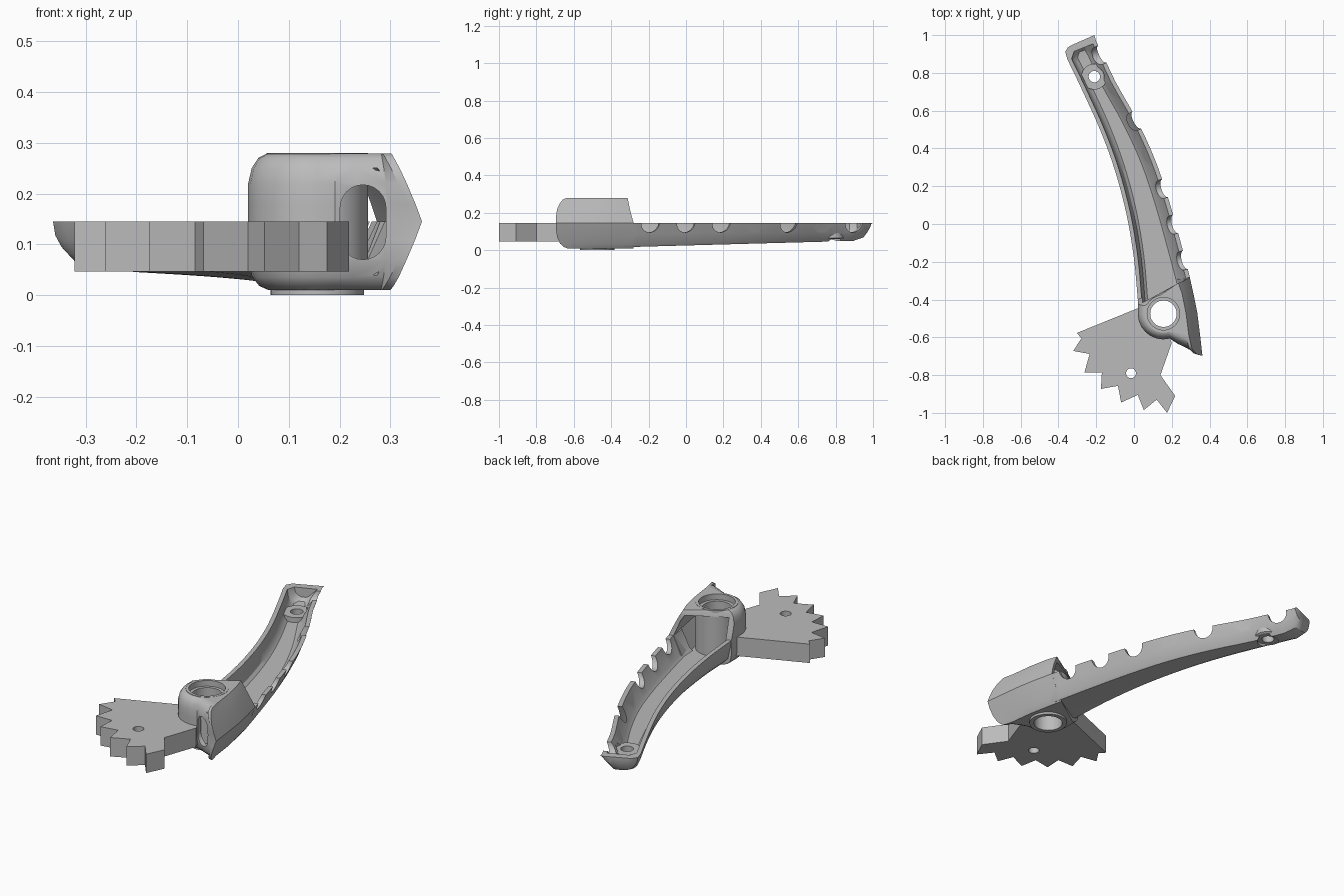
import bpy, bmesh, math
from mathutils import Vector

if "Cube" in bpy.data.objects:
    bpy.data.objects.remove(bpy.data.objects["Cube"])

GREY = bpy.data.materials.new("plain grey")
GREY.diffuse_color = (0.5, 0.5, 0.5, 1)
GREY.use_nodes = True
GREY.node_tree.nodes["Principled BSDF"].inputs["Base Color"].default_value = GREY.diffuse_color


def loft(name, rings, closed=False):
    """Skin a list of equal point rings; cap the ends unless closed."""
    bm = bmesh.new()
    vs = [[bm.verts.new(p) for p in r] for r in rings]
    n = len(rings[0])
    pairs = list(zip(vs, vs[1:])) + ([(vs[-1], vs[0])] if closed else [])
    for a, b in pairs:
        for i in range(n):
            bm.faces.new((a[i], a[(i + 1) % n], b[(i + 1) % n], b[i]))
    if not closed:
        bm.faces.new(vs[0])
        bm.faces.new(vs[-1])
    bmesh.ops.recalc_face_normals(bm, faces=bm.faces)
    me = bpy.data.meshes.new(name)
    bm.to_mesh(me)
    bm.free()
    ob = bpy.data.objects.new(name, me)
    me.materials.append(GREY)
    bpy.context.collection.objects.link(ob)
    return ob


def prism(name, pts, z0, z1):
    return loft(name, [[(x, y, z) for x, y in pts] for z in (z0, z1)])


def circle(cx, cy, r, n=40):
    return [(cx + r * math.cos(math.tau * i / n), cy + r * math.sin(math.tau * i / n)) for i in range(n)]


def lathe(name, cx, cy, prof, n=48):
    return loft(name, [[(cx + r * math.cos(math.tau * i / n), cy + r * math.sin(math.tau * i / n), z)
                        for r, z in prof] for i in range(n)], closed=True)


def cut(ob, *cutters):
    for c in cutters:
        m = ob.modifiers.new("cut", 'BOOLEAN')
        m.operation, m.solver, m.object = 'DIFFERENCE', 'EXACT', c
        bpy.context.view_layer.objects.active = ob
        bpy.ops.object.modifier_apply(modifier=m.name)
        bpy.data.objects.remove(c)


def catmull(p, steps=4):
    """Smooth curve through points of any dimension."""
    out = []
    for i in range(len(p) - 1):
        a, b, c, d = (p[max(i - 1, 0)], p[i], p[i + 1], p[min(i + 2, len(p) - 1)])
        for k in range(steps):
            t = k / steps
            out.append([0.5 * (2 * b[j] + (c[j] - a[j]) * t + (2 * a[j] - 5 * b[j] + 4 * c[j] - d[j]) * t * t
                               + (3 * b[j] - a[j] - 3 * c[j] + d[j]) * t ** 3) for j in range(len(b))])
    return out + [list(p[-1])]


def station(s, section):
    """Place a section (side, inset, z) across the arm between its rails."""
    L, R = Vector(s[0:2]), Vector(s[2:4])
    u = (R - L).normalized()
    ring = []
    for side, inset, z in section:
        p = (L + u * inset) if side == 'L' else (R - u * inset)
        ring.append((p.x, p.y, z))
    return ring


def bottom(s):
    return 0.015 + 0.035 * min(1, max(0, ((s[1] + s[3]) / 2 + 0.4) / 1.3))


# arm rails: left xy, right xy, depth factor (rounded far end)
RAILS = [(-.277, .714, -.100, .757, 1), (-.18, .50, .013, .555, 1), (-.103, .29, .11, .344, 1),
         (-.04, .053, .183, .13, 1), (0, -.185, .248, -.10, 1), (.02, -.40, .295, -.28, 1)]
END = [(-.335, .945, -.21, 1.0, .08), (-.350, .935, -.207, .99, .5), (-.364, .912, -.20, .967, .8)]
MAIN = catmull([(-.352, .87, -.168, .905, 1)] + RAILS)


def outer(s):
    b, f = bottom(s), s[4]
    q = lambda z: .145 - (.145 - z) * f
    return station(s, [('L', 0, .145), ('L', .005, q(.11)), ('L', .018, q(b + .032)), ('L', .035, q(b + .013)),
                       ('L', .06, q(b + .002)), ('L', .075, q(b)), ('R', .055, q(b)), ('R', .045, q(b + .012)),
                       ('R', .022, q(.09)), ('R', 0, .145)])


def inner(s):
    b, f = bottom(s) + .027, s[4]
    q = lambda z: .145 - (.145 - z) * f
    return station(s, [('L', .022, .17), ('L', .022, .145), ('L', .027, q(.11)), ('L', .04, q(b + .012)),
                       ('L', .055, q(b)), ('R', .075, q(b)), ('R', .06, q(b + .012)),
                       ('R', .022, .145), ('R', .022, .17)])


arm = loft("arm_tray", [outer(s) for s in END + MAIN + [(.035, -.45, .305, -.36, 1)]])
tray_end = [(-.338, .905, -.195, .962, .7), (-.342, .893, -.190, .945, .95)]
cut(arm, loft("tray_cutter", [inner(s) for s in tray_end + MAIN + [(.035, -.52, .305, -.43, 1)]]))

# finger notches along the right rim
for y in (-.19, 0, .19, .37, .55, .73, .90):
    s = min(END + MAIN, key=lambda t: abs(t[3] - y))
    i = MAIN.index(s) if s in MAIN else 0
    a, b = max(((p, q) for p, q in zip(MAIN, MAIN[1:])), key=lambda pq: -abs((pq[0][3] + pq[1][3]) / 2 - y))
    t = (y - a[3]) / (b[3] - a[3])
    c = Vector((a[2] + t * (b[2] - a[2]), y, .145))
    tang = Vector((b[2] - a[2], b[3] - a[3], 0)).normalized()
    norm = Vector((-tang.y, tang.x, 0))
    cut(arm, loft("notch_cutter", [[c + norm * d + tang * u + Vector((0, 0, v)) for u, v in circle(0, 0, .05, 24)]
                                   for d in (-.055, .055)]))

# small boss near the far end
cut(arm, prism("boss_cutter", circle(-.21, .78, .052), 0, .12))
lathe("small_boss", -.21, .78, [(.03, .06), (.06, .06), (.068, .065), (.068, .098), (.03, .098)], 40)

# pivot head: stacked outlines; each point carries the way it insets
PX, PY = .156, -.475


def arc(r):
    return [(PX + r * math.cos(math.radians(a)), PY + r * math.sin(math.radians(a))) for a in range(180, 286, 15)]


head_pts = [(.02, -.40, 'B')] + [(x, y, 'A') for x, y in arc(.136)] + [
    (.24, -.64, 'F'), (.30, -.666, 'F'), (.345, -.69, 'T'), (.362, -.695, 'T'), (.35, -.59, 'R'),
    (.335, -.47, 'R'), (.315, -.37, 'R'), (.295, -.28, 'K')]
layers = [(.01, .062, .06, .04, 0), (.018, .056, .04, .022, 0), (.035, .046, .022, .008, 0),
          (.07, .03, .006, 0, 0), (.11, .013, 0, 0, 0), (.145, 0, 0, 0, 0), (.18, .013, 0, 0, .01),
          (.22, .03, .006, 0, .02), (.25, .044, .02, .007, .026), (.27, .055, .036, .02, .03),
          (.279, .06, .055, .038, .032)]


def head_ring(z, r, f, l, k):
    ring = []
    for x, y, kind in head_pts:
        if kind == 'A':
            d = (Vector((PX, PY)) - Vector((x, y))).normalized() * l
        else:
            d = Vector({'B': (l, -k), 'F': (-r * .3, f), 'T': (-r, f), 'R': (-r, 0), 'K': (-r, -k)}[kind])
        ring.append((x + d.x, y + d.y, z))
    return ring


head = loft("pivot_head", [head_ring(*a) for a in layers])
cav = [(.045, -.28, 0)] + [(x, y, 0) for x, y in arc(.11)] + [
    (.25, -.61, .3), (.325, -.645, 1), (.312, -.50, 1), (.29, -.37, 1), (.255, -.2, 1)]
cavity = loft("cavity_cutter", [[(x - w * i, y, z) for x, y, w in cav]
                                for z, i in ((.04, .05), (.145, 0), (.22, .03), (.25, .05))])
slot = [(.246 + .045 * math.cos(math.radians(a)), (.172 if a <= 180 else .115) + .045 * math.sin(math.radians(a)))
        for a in list(range(0, 181, 15)) + list(range(181, 361, 15)) + [360]]
slot_cutter = loft("slot_cutter", [[(x, y, z) for x, z in slot] for y in (-.8, -.5)])
cut(head, cavity, slot_cutter, prism("bore_cutter", circle(PX, PY, .094, 48), -.1, .4))
cut(arm, prism("bore_cutter", circle(PX, PY, .09, 48), -.1, .4))

# pivot sleeve with stepped bore
lathe("pivot_sleeve", PX, PY, [(.07, 0), (.092, 0), (.092, .012), (.1, .014), (.1, .28), (.086, .28),
                               (.086, .25), (.07, .25)])

# toothed sector plate
teeth = [(.035, -.44), (-.303, -.577), (-.278, -.605), (-.322, -.672), (-.235, -.688), (-.262, -.785),
         (-.17, -.785), (-.175, -.873), (-.085, -.857), (-.068, -.945), (.02, -.905), (.052, -.985),
         (.12, -.93), (.175, -1), (.218, -.91), (.14, -.80), (.2, -.63), (.19, -.6), (.09, -.575), (.04, -.51)]
sector = prism("toothed_sector", teeth, .047, .1445)
cut(sector, prism("hole_cutter", circle(-.016, -.79, .026, 28), 0, .3))

# smooth shading with crisp edges
for ob in bpy.context.scene.objects:
    ob.select_set(True)
bpy.context.view_layer.objects.active = arm
bpy.ops.object.shade_smooth_by_angle(angle=math.radians(32))
